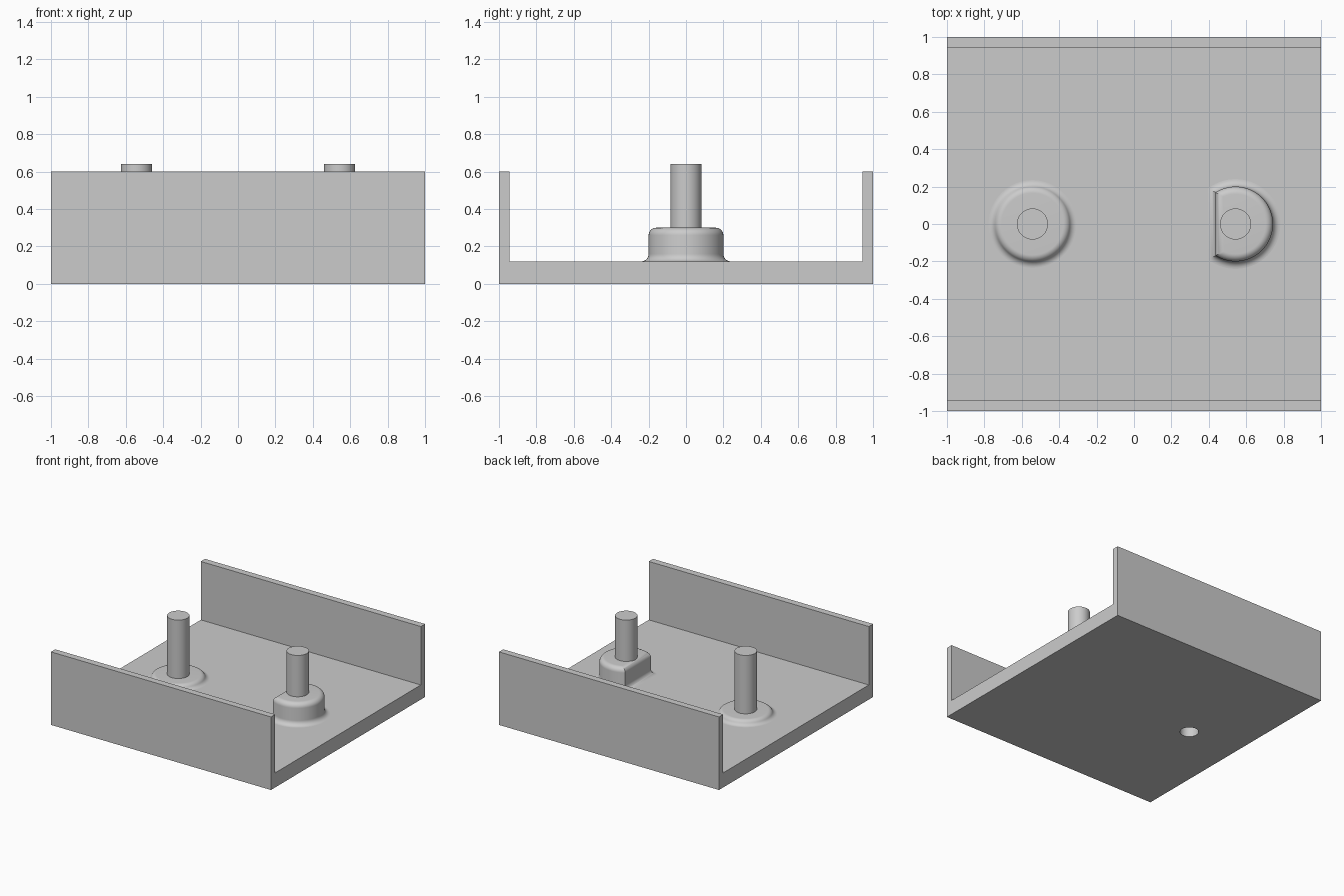
import bpy, bmesh
from math import cos, sin, pi, acos, radians

cube = bpy.data.objects.get("Cube")
if cube:
    bpy.data.objects.remove(cube, do_unlink=True)

grey = bpy.data.materials.new("light grey")
grey.use_nodes = True
colour = (0.6, 0.6, 0.6, 1)
grey.diffuse_color = colour
grey.node_tree.nodes["Principled BSDF"].inputs["Base Color"].default_value = colour

PIN_X = 0.543
FLOOR = 0.12
SIDES = 64


def finish(name, bm):
    bmesh.ops.recalc_face_normals(bm, faces=bm.faces)
    mesh = bpy.data.meshes.new(name)
    bm.to_mesh(mesh)
    bm.free()
    mesh.materials.append(grey)
    obj = bpy.data.objects.new(name, mesh)
    bpy.context.collection.objects.link(obj)
    return obj


def activate(obj):
    bpy.ops.object.select_all(action='DESELECT')
    obj.select_set(True)
    bpy.context.view_layer.objects.active = obj


def smooth(obj):
    activate(obj)
    bpy.ops.object.shade_smooth_by_angle(angle=radians(35))


def cylinder(name, x, radius, bottom, top):
    bm = bmesh.new()
    bmesh.ops.create_cone(bm, cap_ends=True, segments=SIDES, radius1=radius,
                          radius2=radius, depth=top - bottom)
    bmesh.ops.translate(bm, verts=bm.verts, vec=(x, 0, (top + bottom) / 2))
    return finish(name, bm)


def arcs(rise, sweep, radius=0.04, steps=8):
    """Concave foot and rounded rim as (outward offset, height) pairs."""
    foot, rim = [], []
    for i in range(steps + 1):
        a = sweep * i / steps
        foot.append((-radius * sin(a), radius * (1 - cos(a))))
        rim.append((radius * sin(a), rise - radius * (1 - cos(a))))
    return foot, rim[::-1]


def boss(name, x, profile, radius, flat=None):
    """Loft of offset outlines: a circle, or a D cut at distance flat."""
    bm = bmesh.new()
    rings = []
    for offset, z in profile:
        r = radius + offset
        if flat is None:
            angles = [2 * pi * i / SIDES for i in range(SIDES)]
        else:
            end = acos(-(flat + offset) / r)
            angles = [end * (2 * i / SIDES - 1) for i in range(SIDES + 1)]
        rings.append([bm.verts.new((x + r * cos(a), r * sin(a), FLOOR + z))
                      for a in angles])
    for low, high in zip(rings, rings[1:]):
        for i in range(len(low)):
            bm.faces.new((low[i - 1], low[i], high[i], high[i - 1]))
    bm.faces.new(rings[-1])
    obj = finish(name, bm)
    smooth(obj)
    return obj


# Channel: floor with a wall along the front and back
bm = bmesh.new()
half = [(1, 0), (1, 0.6), (0.945, 0.6), (0.945, FLOOR)]
section = half + [(-y, z) for y, z in reversed(half)]
face = bm.faces.new([bm.verts.new((-1, y, z)) for y, z in section])
ext = bmesh.ops.extrude_face_region(bm, geom=[face])
bmesh.ops.translate(bm, vec=(2, 0, 0),
                    verts=[v for v in ext["geom"] if isinstance(v, bmesh.types.BMVert)])
channel = finish("channel_base", bm)

# Pins
right_pin = cylinder("right_pin", -PIN_X, 0.083, 0.1, 0.64)
left_pin = cylinder("left_pin", PIN_X, 0.083, 0.29, 0.64)

# Blind hole from below into the right pin
cutter = cylinder("hole_cutter", -PIN_X, 0.07, -0.1, 0.4)
cutter.hide_render = True
for obj in (channel, right_pin):
    mod = obj.modifiers.new("hole", 'BOOLEAN')
    mod.operation = 'DIFFERENCE'
    mod.solver = 'EXACT'
    mod.object = cutter
    activate(obj)
    bpy.ops.object.modifier_apply(modifier=mod.name)
bpy.data.objects.remove(cutter, do_unlink=True)
for obj in (channel, right_pin, left_pin):
    smooth(obj)

# Low round mound under the right pin
foot, rim = arcs(0.04, pi / 3)
reach = foot[-1][0]
mound = [(o - reach, z) for o, z in foot] + [(o + reach, z) for o, z in rim[::-1]][::-1][1:]
mound = [(o - reach, z) for o, z in foot] + [(o - rim[0][0], z) for o, z in rim[1:]]
boss("right_mound", -PIN_X, mound, 0.2)

# Tall D-shaped boss under the left pin
foot, rim = arcs(0.18, pi / 2)
tall = [(o + 0.04, z) for o, z in foot] + [(o - 0.04, z) for o, z in rim]
boss("left_boss", PIN_X, tall, 0.2, flat=0.107)
